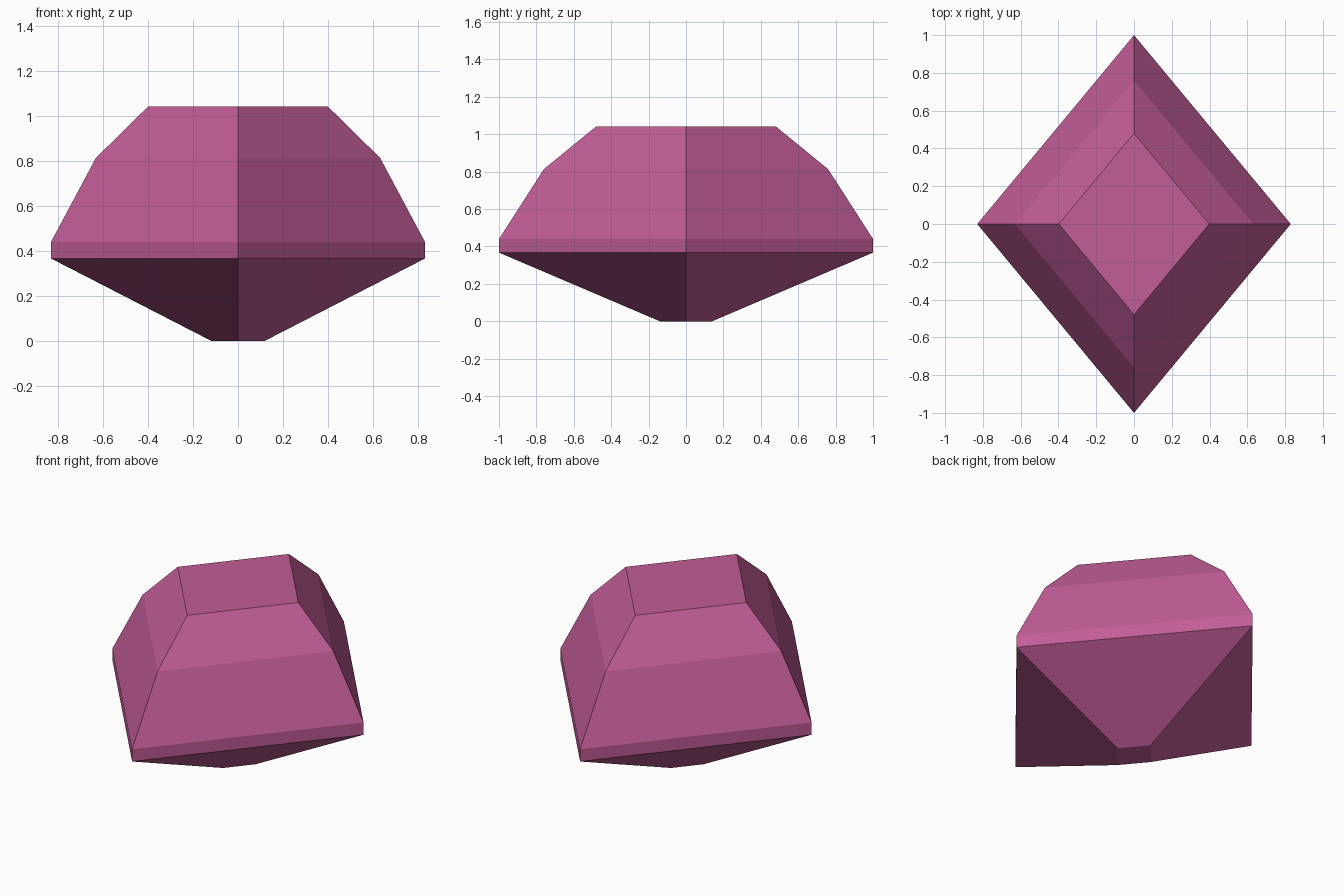
import bpy, bmesh

if "Cube" in bpy.data.objects:
    bpy.data.objects.remove(bpy.data.objects["Cube"])

# Profile of the cut gem: (half depth along y, height), from culet to table
PROFILE = [(0.14, 0.0), (1.0, 0.367), (1.0, 0.44), (0.76, 0.813), (0.48, 1.042)]
WIDTH = 0.83  # x size relative to y size

bm = bmesh.new()

# Diamond-shaped rings
rings = [[bm.verts.new((x * r * WIDTH, y * r, z))
          for x, y in ((1, 0), (0, 1), (-1, 0), (0, -1))]
         for r, z in PROFILE]

# Side facets
for low, high in zip(rings, rings[1:]):
    for i in range(4):
        j = (i + 1) % 4
        bm.faces.new((low[i], low[j], high[j], high[i]))

# Flat culet and table
bm.faces.new(rings[0][::-1])
bm.faces.new(rings[-1])
bmesh.ops.recalc_face_normals(bm, faces=bm.faces)

mesh = bpy.data.meshes.new("gem")
bm.to_mesh(mesh)
bm.free()
gem = bpy.data.objects.new("gem", mesh)
bpy.context.collection.objects.link(gem)

# Pink colour
pink = bpy.data.materials.new("pink_gem")
pink.diffuse_color = (0.54, 0.11, 0.31, 1)
pink.use_nodes = True
pink.node_tree.nodes["Principled BSDF"].inputs["Base Color"].default_value = pink.diffuse_color
mesh.materials.append(pink)
